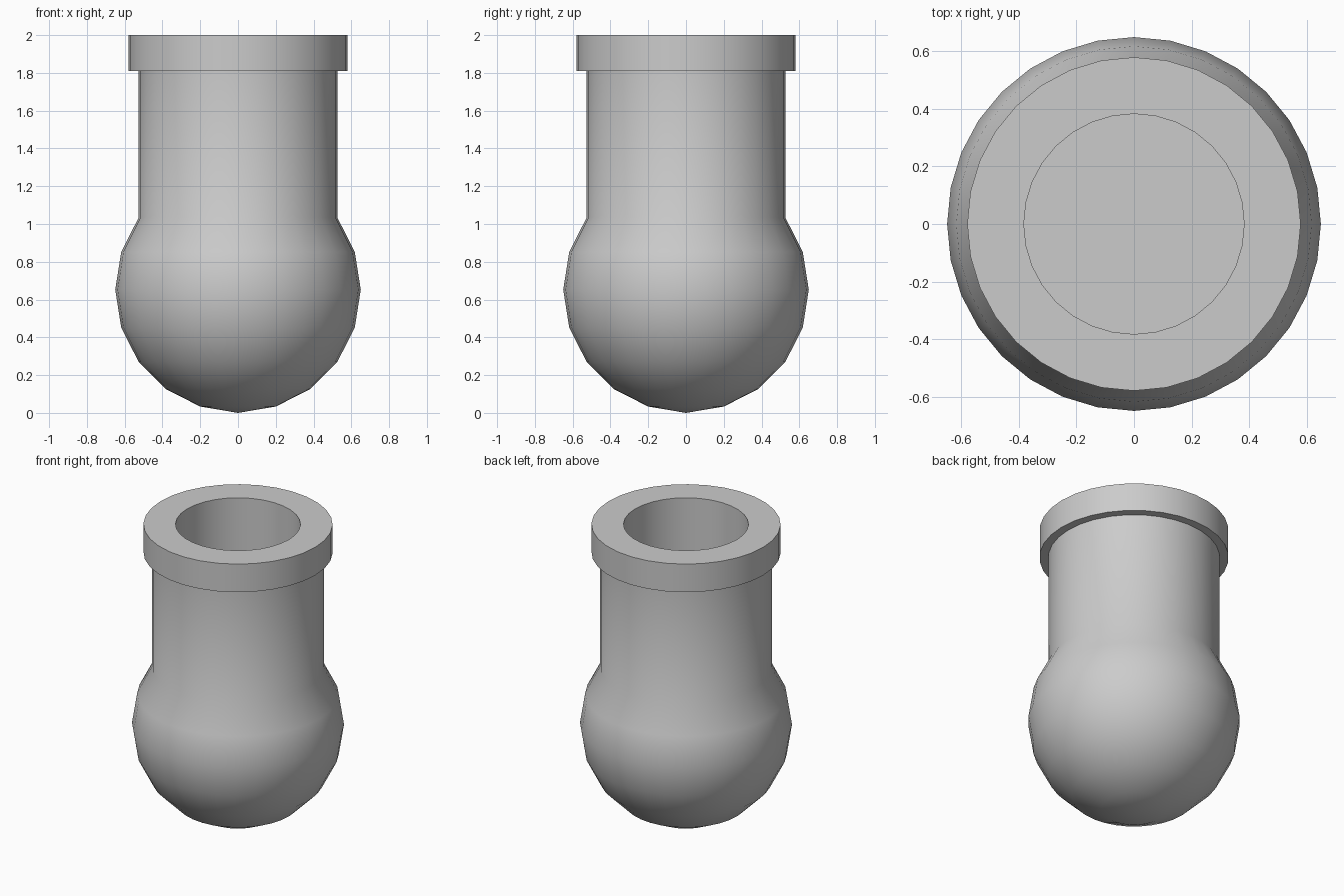
import bpy, bmesh
from math import sin, cos, pi, radians

if "Cube" in bpy.data.objects:
    bpy.data.objects.remove(bpy.data.objects["Cube"])

R, CZ, SEG = 0.65, 0.652, 32

# bulb profile: arc in 18 degree steps from the bottom pole up to the neck
profile = [(R * sin(radians(a)), CZ - R * cos(radians(a))) for a in range(0, 127, 18)]
profile[0] = (0.0, 0.0)
neck = profile[-1][0]
# neck, collar, bore and flat bore floor
profile += [(neck, 1.81), (0.58, 1.81), (0.58, 2.0), (0.383, 2.0), (0.383, 1.04), (0.0, 1.04)]

# lathe the profile
bm = bmesh.new()
verts = [bm.verts.new((r, 0, z)) for r, z in profile]
edges = [bm.edges.new(pair) for pair in zip(verts, verts[1:])]
bmesh.ops.spin(bm, geom=verts + edges, cent=(0, 0, 0), axis=(0, 0, 1),
               angle=2 * pi, steps=SEG, use_duplicate=False)
bmesh.ops.remove_doubles(bm, verts=bm.verts, dist=1e-4)
bmesh.ops.recalc_face_normals(bm, faces=bm.faces)
mesh = bpy.data.meshes.new("round_flask")
bm.to_mesh(mesh)
bm.free()

flask = bpy.data.objects.new("round_flask", mesh)
bpy.context.collection.objects.link(flask)

# smooth sides with crisp collar edges
bpy.context.view_layer.objects.active = flask
flask.select_set(True)
bpy.ops.object.shade_smooth_by_angle(angle=radians(40))
